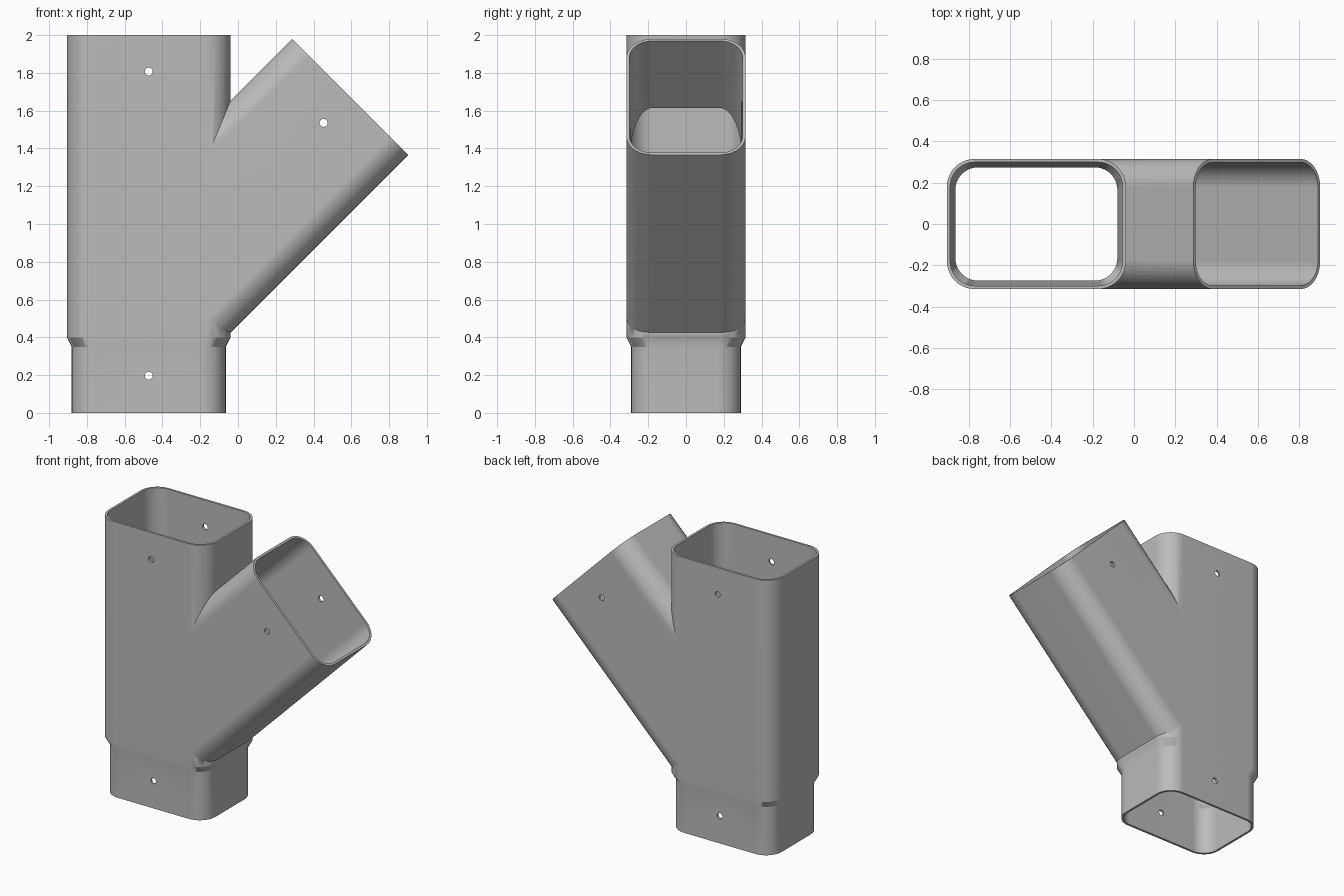
import bpy, bmesh
from math import pi, cos, sin, radians
from mathutils import Matrix

cube = bpy.data.objects.get("Cube")
if cube:
    bpy.data.objects.remove(cube)

WALL = 0.016
MAIN_X = -0.4725
END_X, END_Z = 0.594, 1.673
STEPS = 10

grey = bpy.data.materials.new("grey plastic")
grey.use_nodes = True
colour = (0.5, 0.5, 0.5, 1)
grey.diffuse_color = colour
grey.node_tree.nodes["Principled BSDF"].inputs["Base Color"].default_value = colour


def rounded_rect(hx, hy, r):
    """Outline of a rectangle with rounded corners."""
    pts = []
    for i, (sx, sy) in enumerate([(1, 1), (-1, 1), (-1, -1), (1, -1)]):
        for k in range(STEPS + 1):
            a = (i + k / STEPS) * pi / 2
            pts.append((sx * (hx - r) + r * cos(a), sy * (hy - r) + r * sin(a)))
    return pts


def loft(name, sections, matrix):
    """Closed solid through rounded rectangles given as (z, half x, half y, radius)."""
    bm = bmesh.new()
    rings = [[bm.verts.new((x, y, z)) for x, y in rounded_rect(hx, hy, r)]
             for z, hx, hy, r in sections]
    n = len(rings[0])
    for a, b in zip(rings, rings[1:]):
        for i in range(n):
            j = (i + 1) % n
            bm.faces.new((a[i], a[j], b[j], b[i]))
    bm.faces.new(rings[0][::-1])
    bm.faces.new(rings[-1])
    bm.transform(matrix)
    bmesh.ops.recalc_face_normals(bm, faces=bm.faces)
    mesh = bpy.data.meshes.new(name)
    bm.to_mesh(mesh)
    bm.free()
    mesh.materials.append(grey)
    obj = bpy.data.objects.new(name, mesh)
    bpy.context.collection.objects.link(obj)
    return obj


def select_only(obj):
    bpy.ops.object.select_all(action='DESELECT')
    obj.select_set(True)
    bpy.context.view_layer.objects.active = obj


def combine(target, other, operation):
    """Apply a boolean and remove the helper."""
    other.hide_render = True
    select_only(target)
    mod = target.modifiers.new("boolean", 'BOOLEAN')
    mod.operation = operation
    mod.solver = 'EXACT'
    mod.object = other
    bpy.ops.object.modifier_apply(modifier=mod.name)
    bpy.data.objects.remove(other)


def main_solid(name, inset, extra):
    """Upright pipe with a narrower spigot at the foot."""
    small = (0.408 - inset, 0.29 - inset, 0.125 - inset)
    large = (0.433 - inset, 0.315 - inset, 0.135 - inset)
    return loft(name, [(-extra, *small), (0.35, *small), (0.4, *large), (2 + extra, *large)],
                Matrix.Translation((MAIN_X, 0, 0)))


def branch_solid(name, inset, start, end):
    """Pipe leaning at 45 degrees, measured back from its open end."""
    size = (0.434 - inset, 0.3147 - inset, 0.135 - inset)
    place = Matrix.Translation((END_X, 0, END_Z)) @ Matrix.Rotation(radians(45), 4, 'Y')
    return loft(name, [(start, *size), (end, *size)], place)


# outer body: upright pipe joined with the leaning branch
fitting = main_solid("pipe_branch_fitting", 0, 0)
combine(fitting, branch_solid("branch", 0, -1.355, 0), 'UNION')

# hollow bores
combine(fitting, main_solid("main_bore", WALL, 0.05), 'DIFFERENCE')
combine(fitting, branch_solid("branch_bore", WALL, -1.4, 0.05), 'DIFFERENCE')

# fixing holes through front and back walls
for x, z in [(MAIN_X, 1.807), (MAIN_X, 0.197), (0.453, 1.535)]:
    bpy.ops.mesh.primitive_cylinder_add(vertices=20, radius=0.021, depth=1,
                                        location=(x, 0, z), rotation=(pi / 2, 0, 0))
    hole = bpy.context.object
    hole.data.materials.append(grey)
    combine(fitting, hole, 'DIFFERENCE')

# smooth rounded corners, crisp rims
select_only(fitting)
bpy.ops.object.shade_smooth_by_angle(angle=radians(30))
weighted = fitting.modifiers.new("weighted normals", 'WEIGHTED_NORMAL')
weighted.keep_sharp = True
